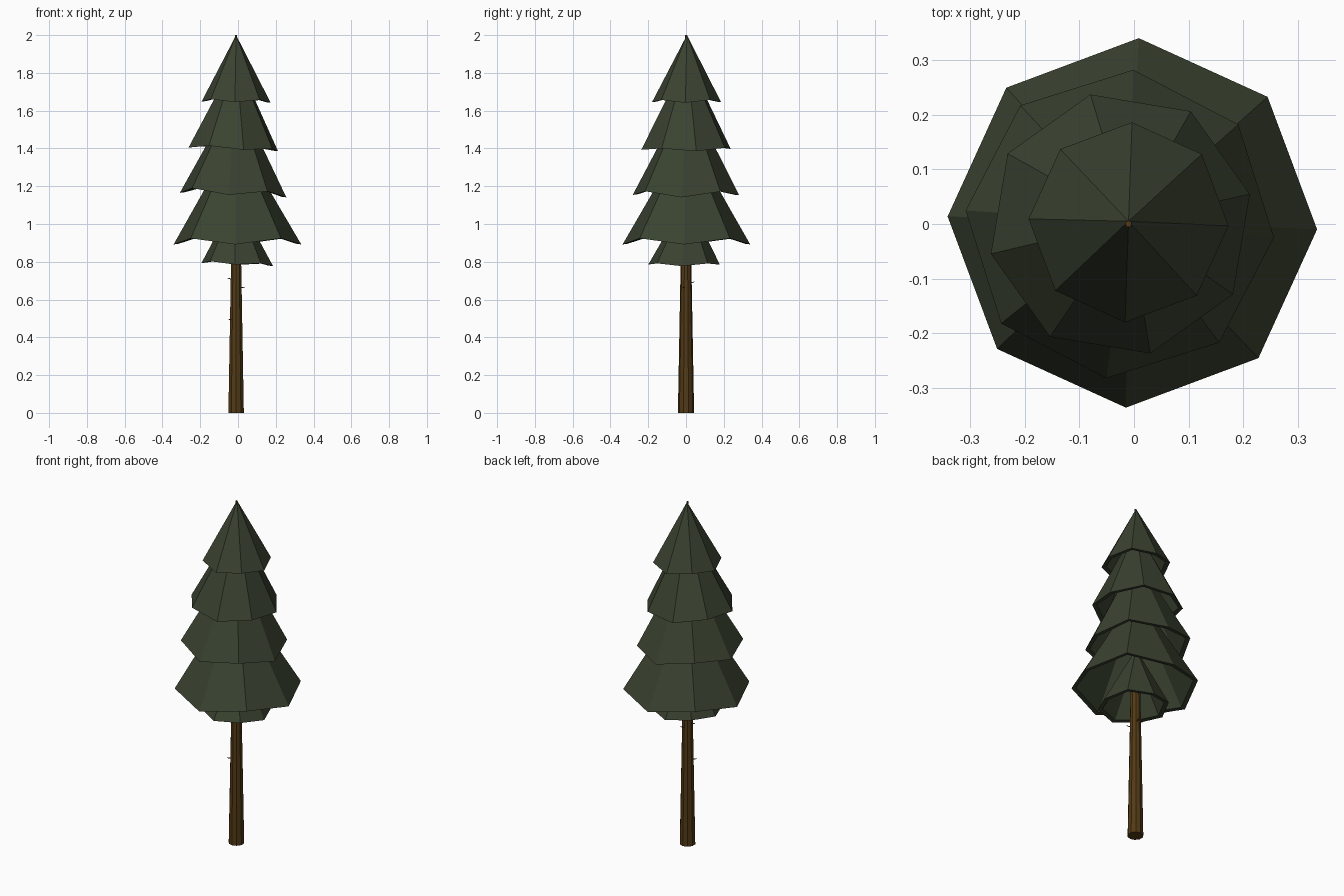
import bpy, bmesh, math
from mathutils import Vector, Matrix

if "Cube" in bpy.data.objects:
    bpy.data.objects.remove(bpy.data.objects["Cube"])

def material(name, color):
    m = bpy.data.materials.new(name)
    m.diffuse_color = color
    m.use_nodes = True
    m.node_tree.nodes["Principled BSDF"].inputs["Base Color"].default_value = m.diffuse_color
    return m

GREEN = material("needles", (0.042, 0.055, 0.030, 1))
BROWN = material("bark", (0.085, 0.042, 0.008, 1))

def make_object(name, bm, mat):
    bmesh.ops.recalc_face_normals(bm, faces=bm.faces)
    me = bpy.data.meshes.new(name)
    bm.to_mesh(me)
    bm.free()
    me.materials.append(mat)
    ob = bpy.data.objects.new(name, me)
    bpy.context.collection.objects.link(ob)
    return ob

AXIS_X = -0.01

# Hollow eight-sided cone whose rim corners alternately droop and lift
def tier(name, cx, cy, radius, rim_z, apex_z, turn, lift, tilt, thick=0.025):
    bm = bmesh.new()
    outer, inner = [], []
    for i in range(8):
        a = math.radians(turn + 45 * i)
        c, s = math.cos(a), math.sin(a)
        z = rim_z + (lift if i % 2 else 0) - tilt * c
        outer.append(bm.verts.new((cx + radius * c, cy + radius * s, z)))
        r = radius - thick
        inner.append(bm.verts.new((cx + r * c, cy + r * s, z + 0.003)))
    top = bm.verts.new((AXIS_X, 0.005, apex_z))
    under = bm.verts.new((AXIS_X, 0.005, apex_z - thick * 1.8))
    for i in range(8):
        j = (i + 1) % 8
        bm.faces.new((outer[i], outer[j], top))
        bm.faces.new((inner[j], inner[i], under))
        bm.faces.new((outer[j], outer[i], inner[i], inner[j]))
    return make_object(name, bm, GREEN)

tier("branches_top",    -0.010, 0.003, 0.183, 1.645, 2.00, -2, 0.014, 0.003)
tier("branches_upper",  -0.025, 0.000, 0.243, 1.395, 1.88, 13, 0.014, 0.010)
tier("branches_middle", -0.026, 0.000, 0.283, 1.153, 1.70, -5, 0.028, 0.012)
tier("branches_wide",   -0.003, 0.002, 0.338, 0.892, 1.48, -2, 0.032, 0.000)
tier("branches_bottom", -0.004, -0.010, 0.190, 0.785, 1.14, -4, 0.012, 0.008)

# Tapered trunk running up through the branches
bm = bmesh.new()
bmesh.ops.create_cone(bm, cap_ends=True, segments=10, radius1=0.043, radius2=0.006,
                      depth=2.0, matrix=Matrix.Translation((AXIS_X, 0, 1.0)))
make_object("trunk", bm, BROWN)

# Short dead twigs below the branches
bm = bmesh.new()
for ang, z, rise in ((180, 0.70, 0.3), (-20, 0.66, 0.1), (70, 0.68, 0.3), (215, 0.49, 0.1)):
    a = math.radians(ang)
    d = Vector((math.cos(a), math.sin(a), rise)).normalized()
    m = (Matrix.Translation(Vector((AXIS_X, 0, z)) + d * 0.033)
         @ d.to_track_quat('Z', 'Y').to_matrix().to_4x4())
    bmesh.ops.create_cone(bm, cap_ends=True, segments=5, radius1=0.005, radius2=0.001,
                          depth=0.035, matrix=m)
make_object("twigs", bm, BROWN)
